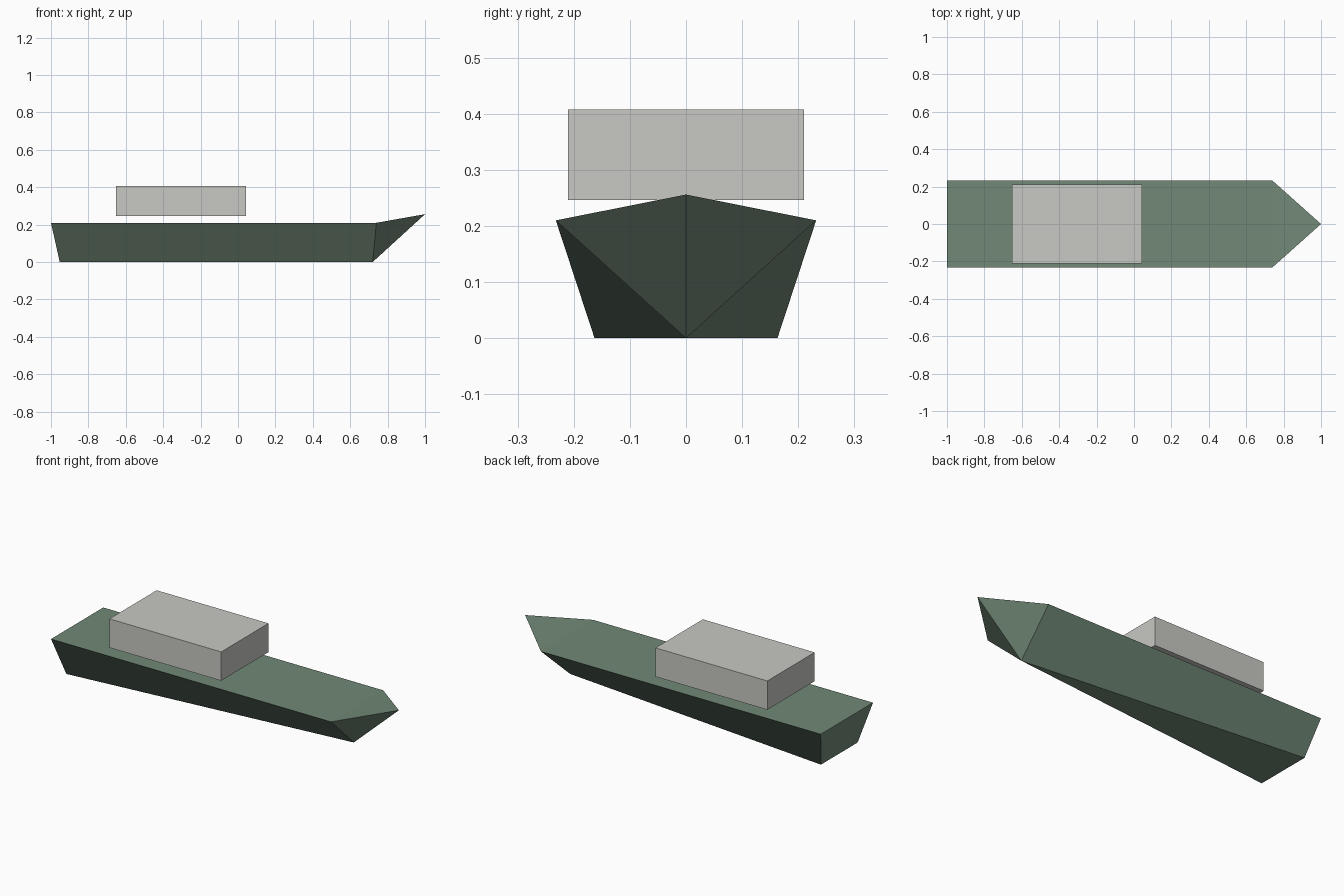
import bpy
import bmesh

default = bpy.data.objects.get("Cube")
if default:
    bpy.data.objects.remove(default, do_unlink=True)


def make_material(name, rgb):
    mat = bpy.data.materials.new(name)
    mat.use_nodes = True
    mat.diffuse_color = (*rgb, 1)
    mat.node_tree.nodes["Principled BSDF"].inputs["Base Color"].default_value = (*rgb, 1)
    return mat


def finish(bm, name, mat):
    bmesh.ops.recalc_face_normals(bm, faces=bm.faces)
    mesh = bpy.data.meshes.new(name)
    bm.to_mesh(mesh)
    bm.free()
    mesh.materials.append(mat)
    obj = bpy.data.objects.new(name, mesh)
    bpy.context.collection.objects.link(obj)
    return obj


green = make_material("hull green", (0.165, 0.246, 0.181))
grey = make_material("cabin grey", (0.578, 0.578, 0.55))

# Hull: raked stern, flat deck, raised pointed bow, floor tapering to the keel point
bm = bmesh.new()
bow_tip = bm.verts.new((1.0, 0, 0.256))
keel = bm.verts.new((0.72, 0, 0))
sides = []
for s in (-1, 1):
    stern_top = bm.verts.new((-1.0, s * 0.232, 0.21))
    stern_low = bm.verts.new((-0.953, s * 0.163, 0))
    shoulder = bm.verts.new((0.74, s * 0.232, 0.21))
    bm.faces.new((stern_top, stern_low, keel, shoulder))
    bm.faces.new((shoulder, keel, bow_tip))
    sides.append((stern_top, stern_low, shoulder))
(top_r, low_r, sh_r), (top_l, low_l, sh_l) = sides
bm.faces.new((top_r, sh_r, sh_l, top_l))   # deck
bm.faces.new((sh_r, bow_tip, sh_l))        # foredeck
bm.faces.new((low_r, low_l, keel))         # floor
bm.faces.new((top_r, top_l, low_l, low_r)) # stern
finish(bm, "hull", green)

# Cabin: plain block just above the deck
bm = bmesh.new()
bmesh.ops.create_cube(bm, size=1)
bmesh.ops.scale(bm, vec=(0.695, 0.42, 0.162), verts=bm.verts)
cabin = finish(bm, "cabin", grey)
cabin.location = (-0.305, 0, 0.327)
